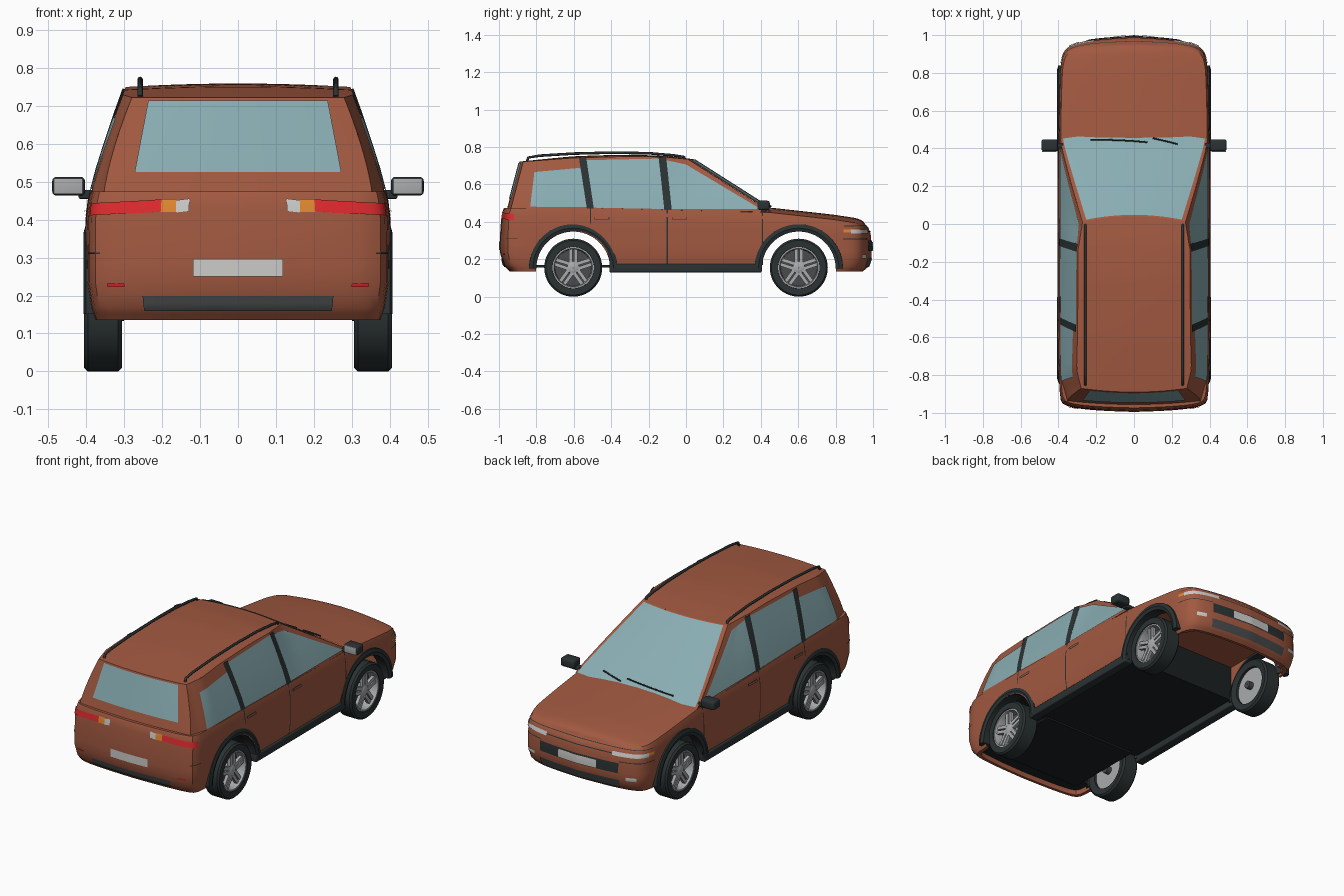
import bpy, bmesh, math
from mathutils import Vector, Matrix

if "Cube" in bpy.data.objects:
    bpy.data.objects.remove(bpy.data.objects["Cube"])

COLOURS = {
    "body_paint": (.36, .10, .052), "glass": (.25, .42, .45), "black_trim": (.024, .032, .033),
    "underside": (.012, .015, .016), "silver": (.40, .41, .42), "light_grey": (.60, .60, .59),
    "dark_grey": (.065, .07, .072), "red_lamp": (.75, .023, .028), "orange_lamp": (.75, .25, .03)}
MAT = {}
for key, rgb in COLOURS.items():
    MAT[key] = bpy.data.materials.new(key)
    MAT[key].diffuse_color = (*rgb, 1)


def finish(name, bm, *mats):
    me = bpy.data.meshes.new(name)
    bm.to_mesh(me)
    bm.free()
    ob = bpy.data.objects.new(name, me)
    bpy.context.collection.objects.link(ob)
    for m in mats:
        me.materials.append(MAT[m])
    return ob


def lerp(a, b, t):
    return a + (b - a) * t


def clamp(t):
    return max(0.0, min(1.0, t))


def table(pts, t, k=1):
    """Linear lookup of column k in rows sorted by column 0."""
    for a, b in zip(pts, pts[1:]):
        if t <= b[0]:
            return lerp(a[k], b[k], clamp((t - a[0]) / (b[0] - a[0])))
    return pts[-1][k]


def plate(name, fn, quad, mat, off=.004, n=10, m=4, mirror=True):
    """Sheet laid on surface fn(a, b), spanning a quad of its parameters."""
    bm = bmesh.new()
    A, B, C, D = [Vector(q) for q in quad]
    rows = []
    for j in range(m + 1):
        row = []
        for i in range(n + 1):
            a, b = lerp(lerp(A, B, i / n), lerp(D, C, i / n), j / m)
            p = fn(a, b)
            nor = (fn(a + .002, b) - fn(a - .002, b)).cross(fn(a, b + .002) - fn(a, b - .002)).normalized()
            if nor.dot(p - Vector((0, p.y * .5, .4))) < 0:
                nor = -nor
            row.append(p + nor * off)
        rows.append(row)
    i, j = n // 2, m // 2
    o = rows[j][i]
    fl = (rows[j][i + 1] - o).cross(rows[j + 1][i] - o).dot(o - Vector((0, o.y * .5, .4))) < 0
    for sx in ((1, -1) if mirror else (1,)):
        vs = [[bm.verts.new((p.x * sx, p.y, p.z)) for p in r] for r in rows]
        for j in range(m):
            for i in range(n):
                f = [vs[j][i], vs[j][i + 1], vs[j + 1][i + 1], vs[j + 1][i]]
                bm.faces.new(f[::-1] if fl != (sx < 0) else f)
    return finish(name, bm, mat)


def box(name, lo, hi, mat, bevel=0, mirror=True):
    bm = bmesh.new()
    for sx in ((1, -1) if mirror else (1,)):
        c = [(l + h) / 2 for l, h in zip(lo, hi)]
        M = Matrix.Translation((c[0] * sx, c[1], c[2])) @ Matrix.Diagonal([h - l for l, h in zip(lo, hi)] + [1])
        bmesh.ops.create_cube(bm, size=1, matrix=M)
    if bevel:
        bmesh.ops.bevel(bm, geom=bm.edges[:], offset=bevel, segments=3, affect='EDGES', profile=.5)
    return finish(name, bm, *([mat] if mat else []))


def lathe(name, profile, cy, cz, mat, a0=0, a1=360, n=44):
    """Closed (radius, x) profile swept round an x axis, on both sides."""
    bm = bmesh.new()
    full = a1 - a0 == 360
    for sx in (1, -1):
        rings = []
        for i in range(n if full else n + 1):
            a = math.radians(a0 + (a1 - a0) * i / n)
            rings.append([bm.verts.new((x * sx, cy + r * math.cos(a), cz + r * math.sin(a))) for r, x in profile])
        k = len(profile)
        for i in range(n):
            p, q = rings[i], rings[(i + 1) % len(rings)]
            for j in range(k):
                bm.faces.new((p[j], p[(j + 1) % k], q[(j + 1) % k], q[j]))
        if not full:
            bm.faces.new(rings[0])
            bm.faces.new(rings[-1])
    bmesh.ops.recalc_face_normals(bm, faces=bm.faces)
    return finish(name, bm, mat)


def tube(name, pts, r, mat):
    cu = bpy.data.curves.new(name, 'CURVE')
    cu.dimensions, cu.bevel_depth, cu.bevel_resolution, cu.use_fill_caps = '3D', r, 2, True
    sp = cu.splines.new('POLY')
    sp.points.add(len(pts) - 1)
    for p, q in zip(sp.points, pts):
        p.co = (*q, 1)
    cu.materials.append(MAT[mat])
    bpy.context.collection.objects.link(bpy.data.objects.new(name, cu))


# ---- lower body surface: plan outline (nose to tail) and side bulge by height
half = [(0, .993), (.2, .98), (.30, .96), (.365, .93), (.388, .86), (.394, .75), (.40, .5), (.402, 0),
        (.403, -.6), (.398, -.8), (.392, -.93), (.365, -.968), (.2, -.988), (0, -.995)]
for _ in range(3):
    cut = [half[0]]
    for p, q in zip(half, half[1:]):
        cut += [(lerp(p[0], q[0], t), lerp(p[1], q[1], t)) for t in (.25, .75)]
    half = cut + [half[-1]]
path, dense, L = [(0, *half[0])], [], 0
for p, q in zip(half, half[1:]):
    d = math.dist(p, q)
    dense += [(L + d * i / 100, lerp(p[0], q[0], i / 100), lerp(p[1], q[1], i / 100)) for i in range(100)]
    L += d
    path.append((L, *q))
TOP = [(-1, .474), (-.5, .474), (.45, .45), (.8, .412), (1, .385)]
# rows: height fraction, side inset, nose inset, tail inset
BULGE = [(0, .022, .05, .055), (.1, .01, .018, .02), (.3, 0, 0, 0), (.55, 0, 0, 0),
         (.8, .001, .006, .006), (.93, .006, .018, .012), (1, .012, .036, .022)]
BOT = .135


def arc(x, y):
    return min(dense, key=lambda p: (p[1] - x) ** 2 + (p[2] - y) ** 2)[0]


def body(s, z, frac=False):
    s %= 2 * L
    sx = 1 if s <= L else -1
    s = min(s, 2 * L - s)
    x, y = table(path, s, 1), table(path, s, 2)
    t = table(TOP, y)
    f = z if frac else (z - BOT) / (t - BOT)
    x *= 1 - table(BULGE, f, 1) / .4
    y -= abs(y) ** 6 * (table(BULGE, f, 2) if y > 0 else -table(BULGE, f, 3))
    return Vector((x * sx, y, BOT + f * (t - BOT)))


bm = bmesh.new()
N = 90
S = [L * i / N for i in range(2 * N)]
low = [body(s, BOT) for s in S]
# recessed floor, hanging lip, sides, then crowned top
rings = [[Vector((p.x * k, p.y * .983, z)) for p in low]
         for k, z in ((0, .165), (.5, .165), (.95, .165), (.95, BOT))]
rings += [[body(s, f, True) for s in S] for f in (0, .05, .1, .2, .3, .42, .55, .68, .8, .87, .93, 1)]
rim = rings[-1]
for k in (.9, .75, .55, .3, 0):
    rings.append([Vector((p.x * k, p.y, p.z + .026 * (1 - k * k) * min(1, abs(p.x) / .35)
                          * clamp((p.y + .5) / .8))) for p in rim])
vr = [[bm.verts.new(p) for p in r] for r in rings]
for a, b in zip(vr, vr[1:]):
    for i in range(2 * N):
        j = (i + 1) % (2 * N)
        bm.faces.new((a[i], a[j], b[j], b[i]))
bmesh.ops.remove_doubles(bm, verts=bm.verts, dist=1e-5)
bmesh.ops.recalc_face_normals(bm, faces=bm.faces)
shell = finish("lower_body", bm, "body_paint", "underside")

# ---- wheel arch openings and hollow nose
WY, WZ = .603, .155
cutters = []
for wy in (WY, -WY):
    bm = bmesh.new()
    M = Matrix.Translation((0, wy, .151)) @ Matrix.Rotation(math.pi / 2, 4, 'Y')
    bmesh.ops.create_cone(bm, cap_ends=True, segments=56, radius1=.2, radius2=.2, depth=1.2, matrix=M)
    cutters.append(finish("arch_cutter", bm))
cutters.append(box("bay_cutter", (-.355, .40, 0), (.355, .84, .37), None, 0, False))
cutters.append(box("nose_cutter", (-.315, .78, -.01), (.315, .90, .345), None, 0, False))
for cutter in cutters:
    mod = shell.modifiers.new("opening", 'BOOLEAN')
    mod.operation, mod.solver, mod.object = 'DIFFERENCE', 'EXACT', cutter
    bpy.context.view_layer.objects.active = shell
    bpy.ops.object.modifier_apply(modifier=mod.name)
    bpy.data.objects.remove(cutter)
for f in shell.data.polygons:
    c, n = f.center, f.normal
    tunnel = min(math.hypot(c.y - w, c.z - .151) for w in (WY, -WY)) < .203 and abs(n.x) < .3
    floor = n.z < -.9 and .15 < c.z < .2 and c.y < .42
    firewall = n.y > .9 and .38 < c.y < .42
    f.material_index = 1 if tunnel or floor or firewall else 0
box("rear_floor", (-.3, -.85, .155), (.3, -.38, .168), "underside", mirror=False)

# ---- cabin surfaces
ROOF = [(-.87, .722), (-.6, .742), (-.3, .75), (-.12, .747), (.01, .735)]


def side_x(y, z):
    t = (z - .465) / .275
    x = .388 - .088 * (max(t, 0) ** 1.15) - .035 * clamp((-.82 - y) / .12) * (1 - t)
    return x - t * (.03 * clamp((y + .14) / .15) + .028 * clamp((-.77 - y) / .1))


def side(y, z):
    return Vector((side_x(y, z), y, z))


def screen(x, z):
    y = .45 - .44 * (z - .455) / .28
    return Vector((x, y + .03 * (1 - (x / side_x(y, z)) ** 2), z))


def tail(x, z):
    y = -.938 + .068 * (z - .465) / .257
    return Vector((x, y - .02 * (1 - (x / side_x(y, z)) ** 2), z))


def roof(s, w):
    y = lerp(.01, -.87, w)
    z = table(ROOF, y)
    k = 1 - s * s
    return Vector((s * side_x(y, z), y + k * lerp(.03, -.02, w), z + .01 * k * math.sin(math.pi * clamp(w))))


plate("roof", roof, [(-1, 0), (1, 0), (1, 1), (-1, 1)], "body_paint", 0, 24, 30, False)
base = [(-.938, .465), (-.62, .465), (-.3, .462), (-.12, .459), (.45, .453)]
for a, b, c, d in zip(base, base[1:], ROOF, ROOF[1:]):
    plate("cabin_side", side, [a, b, d, c], "body_paint", 0, 14, 10)


def across(fn, y0, z0, y1, z1):
    """Full-width sheet on an end surface, using width fraction and height."""
    def g(s, z):
        return fn(s * side_x(lerp(y0, y1, (z - z0) / (z1 - z0)), z), z)
    return g


ws = across(screen, .45, .455, .01, .735)
rw = across(tail, -.938, .465, -.87, .722)
plate("screen_frame", ws, [(-1, .455), (1, .455), (1, .735), (-1, .735)], "body_paint", 0, 20, 12, False)
plate("tailgate_frame", rw, [(-1, .465), (1, .465), (1, .722), (-1, .722)], "body_paint", 0, 20, 12, False)
plate("windscreen", ws, [(-.965, .456), (.965, .456), (.92, .731), (-.92, .731)], "glass", .004, 20, 12, False)
plate("rear_window", tail, [(-.272, .524), (.272, .524), (.236, .713), (-.236, .713)], "glass", .004, 20, 12, False)
plate("front_side_window", side, [(.40, .467), (-.08, .468), (-.105, .728), (.0, .705)], "glass")
plate("middle_side_window", side, [(-.115, .468), (-.505, .475), (-.545, .728), (-.14, .737)], "glass")
plate("rear_side_window", side, [(-.515, .477), (-.832, .48), (-.81, .665), (-.56, .688)], "glass")
plate("centre_pillar", side, [(-.076, .462), (-.116, .463), (-.147, .744), (-.107, .742)], "black_trim", .006)
plate("rear_pillar", side, [(-.493, .47), (-.53, .47), (-.572, .738), (-.533, .738)], "black_trim", .006)


# ---- painted details wrapped on the lower body
def wrap(name, p, q, z0, z1, mat, off=.004, tilt=0):
    a, b = arc(*p), arc(*q)
    plate(name, body, [(a, z0), (b, z0 - tilt), (b, z1 - tilt), (a, z1)], mat, off, 16, 4)


def centre(name, w, z0, z1, mat, rear, off=.004):
    c = L if rear else 0
    plate(name, body, [(c - w, z0), (c + w, z0), (c + w, z1), (c - w, z1)], mat, off, 20, 4, False)


wrap("tail_lamp_red", (.205, -.988), (.393, -.925), .42, .452, "red_lamp", .004, .01)
wrap("tail_lamp_orange", (.165, -.99), (.205, -.988), .419, .453, "orange_lamp")
wrap("reversing_lamp", (.13, -.991), (.165, -.99), .422, .454, "light_grey", .004, .004)
wrap("rear_reflector", (.30, -.975), (.345, -.969), .224, .233, "red_lamp")
centre("rear_number_plate", .118, .25, .296, "light_grey", True)
centre("rear_lower_strip", .255, .162, .20, "dark_grey", True)
wrap("rear_bumper_seam", (.365, -.965), (.392, -.9), .310, .314, "black_trim", .002)
wrap("headlamp", (.21, .978), (.385, .885), .338, .359, "light_grey")
wrap("front_indicator", (.385, .885), (.389, .845), .342, .358, "orange_lamp")
centre("nose_seam", .21, .345, .35, "black_trim", False)
centre("grille", .25, .243, .30, "black_trim", False)
centre("front_number_plate", .12, .247, .292, "light_grey", False, .008)
centre("front_lower_strip", .255, .16, .205, "dark_grey", False)
wrap("fog_lamp", (.29, .965), (.345, .945), .205, .225, "light_grey")
wrap("front_bumper_seam", (.25, .975), (.389, .84), .306, .31, "black_trim", .002)
wrap("bonnet_seam", (0, .993), (.388, .85), .376, .379, "black_trim", .002)
for y, z0, z1 in ((-.1, .17, .462), (.41, .17, .448), (-.51, .39, .47)):
    wrap("door_seam", (.4, y + .003), (.4, y - .003), z0, z1, "black_trim", .002)
for y in (-.45, -.035):
    wrap("handle_recess", (.4, y + .04), (.4, y - .04), .411, .427, "black_trim", .002)
    wrap("door_handle", (.4, y + .037), (.4, y - .037), .4135, .4245, "body_paint", .006)

# ---- trim: sills, arch flares
box("sill", (.35, -.41, .13), (.404, .405, .175), "black_trim", .006)
for wy in (WY, -WY):
    lathe("arch_flare", [(.197, .34), (.197, .40), (.215, .407), (.236, .401), (.237, .36)], wy, .151,
          "black_trim", 0, 180)

# ---- wheels
for wy in (WY, -WY):
    lathe("tyre", [(.108, .314), (.145, .306), (.155, .316), (.155, .396), (.146, .406), (.112, .404),
                   (.108, .39)], wy, WZ, "black_trim")
    lathe("rim", [(.096, .33), (.11, .33), (.112, .40), (.103, .40), (.098, .385)], wy, WZ, "silver")
    lathe("brake_disc", [(.001, .335), (.105, .335), (.105, .35), (.001, .35)], wy, WZ, "dark_grey")
    lathe("rim_back", [(.001, .328), (.109, .328), (.109, .334), (.001, .334)], wy, WZ, "silver")
    lathe("axle_stub", [(.001, .30), (.022, .30), (.022, .33), (.001, .33)], wy, WZ, "dark_grey", n=16)
    lathe("hub", [(.001, .34), (.034, .34), (.032, .386), (.02, .392), (.001, .392)], wy, WZ, "silver")
    bm = bmesh.new()
    for sx in (1, -1):
        for i in range(5):
            for d in (-.013, .013):
                R = Matrix.Translation((sx * .38, wy, WZ)) @ Matrix.Rotation(math.radians(90 + 72 * i), 4, 'X')
                M = R @ Matrix.Translation((0, .065, d))
                bmesh.ops.create_cube(bm, size=1, matrix=M @ Matrix.Diagonal((.018, .08, .019, 1)))
    finish("wheel_spokes", bm, "silver")

# ---- mirrors, roof rails, wipers
box("mirror_housing", (.403, .385, .463), (.49, .448, .513), "black_trim", .012)
box("mirror_glass", (.409, .381, .467), (.486, .387, .509), "silver", .002)
box("mirror_arm", (.375, .40, .455), (.42, .43, .478), "black_trim", .004)
for sx in (1, -1):
    rail = [(-.85, .725), (-.843, .744), (-.78, .754), (-.6, .765), (-.4, .77), (-.2, .767), (-.07, .756),
            (-.01, .747), (-.004, .728)]
    tube("roof_rail", [(sx * .258, y, z) for y, z in rail], .007, "black_trim")
for x0, x1 in ((-.23, .07), (.1, .23)):
    tube("wiper", [screen(lerp(x0, x1, t), lerp(.474, .488, t)) + Vector((0, .006, .009))
                   for t in (0, .25, .5, .75, 1)], .004, "black_trim")

# ---- smooth shading with sharp creases
for ob in bpy.context.scene.objects:
    ob.select_set(ob.type == 'MESH')
bpy.context.view_layer.objects.active = shell
bpy.ops.object.shade_smooth_by_angle(angle=math.radians(35))

for m in bpy.data.materials:
    if m.users and not m.is_grease_pencil:
        m.use_nodes = True
        m.node_tree.nodes["Principled BSDF"].inputs["Base Color"].default_value = m.diffuse_color
